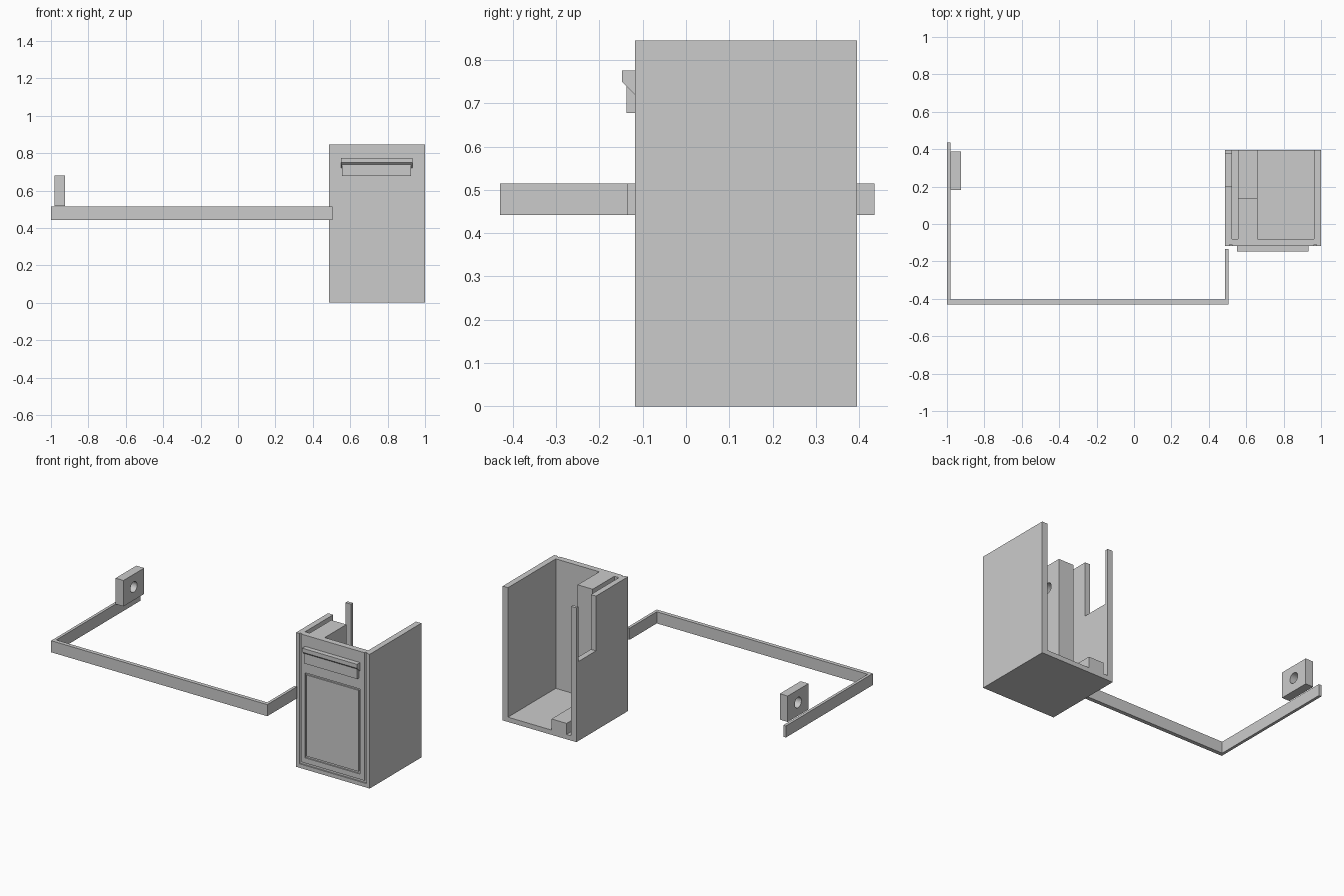
import bpy, bmesh, math
from mathutils import Vector

cube = bpy.data.objects.get("Cube")
if cube:
    bpy.data.objects.remove(cube, do_unlink=True)

grey = bpy.data.materials.new("light grey")
grey.use_nodes = True
grey.diffuse_color = (0.6, 0.6, 0.6, 1)
grey.node_tree.nodes["Principled BSDF"].inputs["Base Color"].default_value = (0.6, 0.6, 0.6, 1)


def prism(name, pts, axis, lo, hi):
    """Extrude a flat outline along an axis (outline uses the other two, in order)."""
    def place(p, d):
        co = list(p)
        co.insert("xyz".index(axis), d)
        return Vector(co)
    bm = bmesh.new()
    face = bm.faces.new([bm.verts.new(place(p, lo)) for p in pts])
    ext = bmesh.ops.extrude_face_region(bm, geom=[face])
    verts = [v for v in ext["geom"] if isinstance(v, bmesh.types.BMVert)]
    bmesh.ops.translate(bm, verts=verts, vec=place((0, 0), hi - lo))
    bmesh.ops.recalc_face_normals(bm, faces=bm.faces)
    mesh = bpy.data.meshes.new(name)
    bm.to_mesh(mesh)
    bm.free()
    mesh.materials.append(grey)
    ob = bpy.data.objects.new(name, mesh)
    bpy.context.collection.objects.link(ob)
    return ob


def box(name, x, y, z):
    return prism(name, [(x[0], y[0]), (x[1], y[0]), (x[1], y[1]), (x[0], y[1])], "z", *z)


def cut(ob, cutter):
    cutter.hide_render = True
    mod = ob.modifiers.new("cut", "BOOLEAN")
    mod.operation = "DIFFERENCE"
    mod.solver = "EXACT"
    mod.object = cutter
    bpy.context.view_layer.objects.active = ob
    bpy.ops.object.modifier_apply(modifier=mod.name)
    bpy.data.objects.remove(cutter, do_unlink=True)


def bore(ob, y, z, r, lo, hi):
    """Round hole along x."""
    ring = [(y + r * math.cos(a), z + r * math.sin(a))
            for a in (i * math.tau / 32 for i in range(32))]
    cut(ob, prism("hole_cutter", ring, "x", lo, hi))


# Cabinet dimensions
L, R, F, B, TOP = 0.487, 1.0, -0.118, 0.395, 0.845
IL, IR, IF = 0.523, 0.963, -0.08
FLOOR = 0.03
GROOVE = F + 0.008

# Cabinet shell, open at the top and back
box("floor", (IL, IR), (IF, B), (0, FLOOR))
box("right_hand_wall", (IR, R), (IF, B), (0, TOP))
front = box("front_wall", (L, R), (F, IF), (0, TOP))
prism("notched_wall", [(IF, 0), (B, 0), (B, TOP), (0.375, TOP), (0.375, 0.5),
                       (0.2, 0.5), (0.2, TOP), (IF, TOP)], "x", L, IL)

# Border groove on the front, open at the top
a, b = 0.51, 0.977
w = 0.015
cut(front, prism("border_cutter", [
    (a, 1), (a, 0.025), (b, 0.025), (b, 1), (b - w, 1), (b - w, 0.025 + w),
    (a + w, 0.025 + w), (a + w, 1)], "y", F - 0.05, GROOVE))

# Door panel surrounded by a narrow groove
cut(front, box("panel_cutter", (0.55, 0.932), (F - 0.05, GROOVE), (0.073, 0.608)))
box("door_panel", (0.56, 0.922), (F, GROOVE), (0.086, 0.597))

# Flap with sloping lid
box("flap_plate", (0.556, 0.926), (-0.138, F), (0.677, 0.74))
prism("flap_lid", [(F, 0.775), (-0.148, 0.775), (-0.148, 0.75), (F, 0.72)],
      "x", 0.55, 0.932)

# Inner column beside a slot, with a low step behind it
column = prism("inner_column", [(IF, FLOOR), (B, FLOOR), (B, 0.1), (0.135, 0.1),
                                (0.135, TOP), (IF, TOP)], "x", 0.555, 0.66)
bore(column, 0.035, 0.7, 0.033, 0.5, 0.7)

# Bent strap
T = 0.018
prism("strap", [(-1, 0.435), (-1, -0.43), (0.505, -0.43), (0.505, -0.135),
                (0.505 - T, -0.135), (0.505 - T, -0.405), (T - 1, -0.405),
                (T - 1, 0.435)], "z", 0.442, 0.515)

# Bored block at the strap end
block = box("end_block", (-0.98, -0.925), (0.182, 0.388), (0.517, 0.68))
bore(block, 0.285, 0.6, 0.033, -1.1, -0.8)
